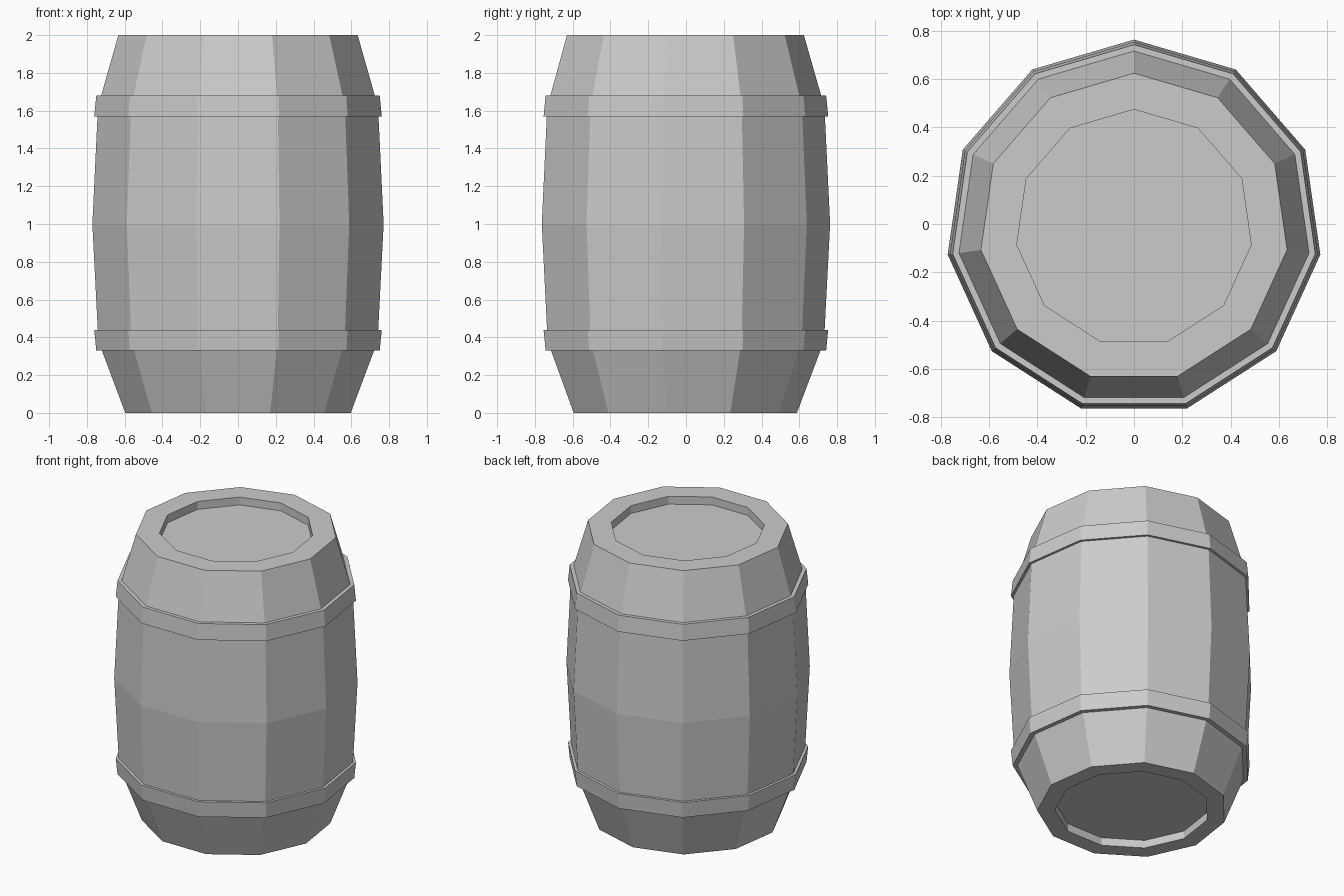
import bpy
import bmesh
from math import cos, sin, pi

SIDES = 11
CENTRE_Y = -0.016

old = bpy.data.objects.get("Cube")
if old:
    bpy.data.objects.remove(old, do_unlink=True)

grey = bpy.data.materials.new("plain grey")
grey.use_nodes = True
colour = (0.6, 0.6, 0.6, 1)
grey.diffuse_color = colour
grey.node_tree.nodes["Principled BSDF"].inputs["Base Color"].default_value = colour


def lathe(name, profile, closed=False):
    """Spin a (radius, height) profile into a flat-sided solid."""
    bm = bmesh.new()
    rings = []
    for radius, z in profile:
        ring = []
        for i in range(SIDES):
            a = pi / 2 + 2 * pi * i / SIDES
            ring.append(bm.verts.new((radius * cos(a), radius * sin(a) + CENTRE_Y, z)))
        rings.append(ring)
    pairs = list(zip(rings, rings[1:]))
    if closed:
        pairs.append((rings[-1], rings[0]))
    else:
        bm.faces.new(rings[0])
        bm.faces.new(rings[-1])
    for a, b in pairs:
        for i in range(SIDES):
            j = (i + 1) % SIDES
            bm.faces.new((a[i], a[j], b[j], b[i]))
    bmesh.ops.recalc_face_normals(bm, faces=bm.faces)
    mesh = bpy.data.meshes.new(name)
    bm.to_mesh(mesh)
    bm.free()
    mesh.materials.append(grey)
    obj = bpy.data.objects.new(name, mesh)
    bpy.context.collection.objects.link(obj)
    return obj


# Bulging body with a recessed lid and base
lathe("barrel_body", [
    (0.49, 0.055), (0.49, 0), (0.603, 0), (0.747, 0.38), (0.779, 1),
    (0.749, 1.62), (0.64, 2), (0.49, 2), (0.49, 1.945)])

# Hoops, slightly wider on the edge nearest the middle
for name, outer, inner in (("lower_hoop", 0.33, 0.44), ("upper_hoop", 1.68, 1.57)):
    lathe(name, [(0.715, outer), (0.758, outer), (0.769, inner), (0.73, inner)], closed=True)
